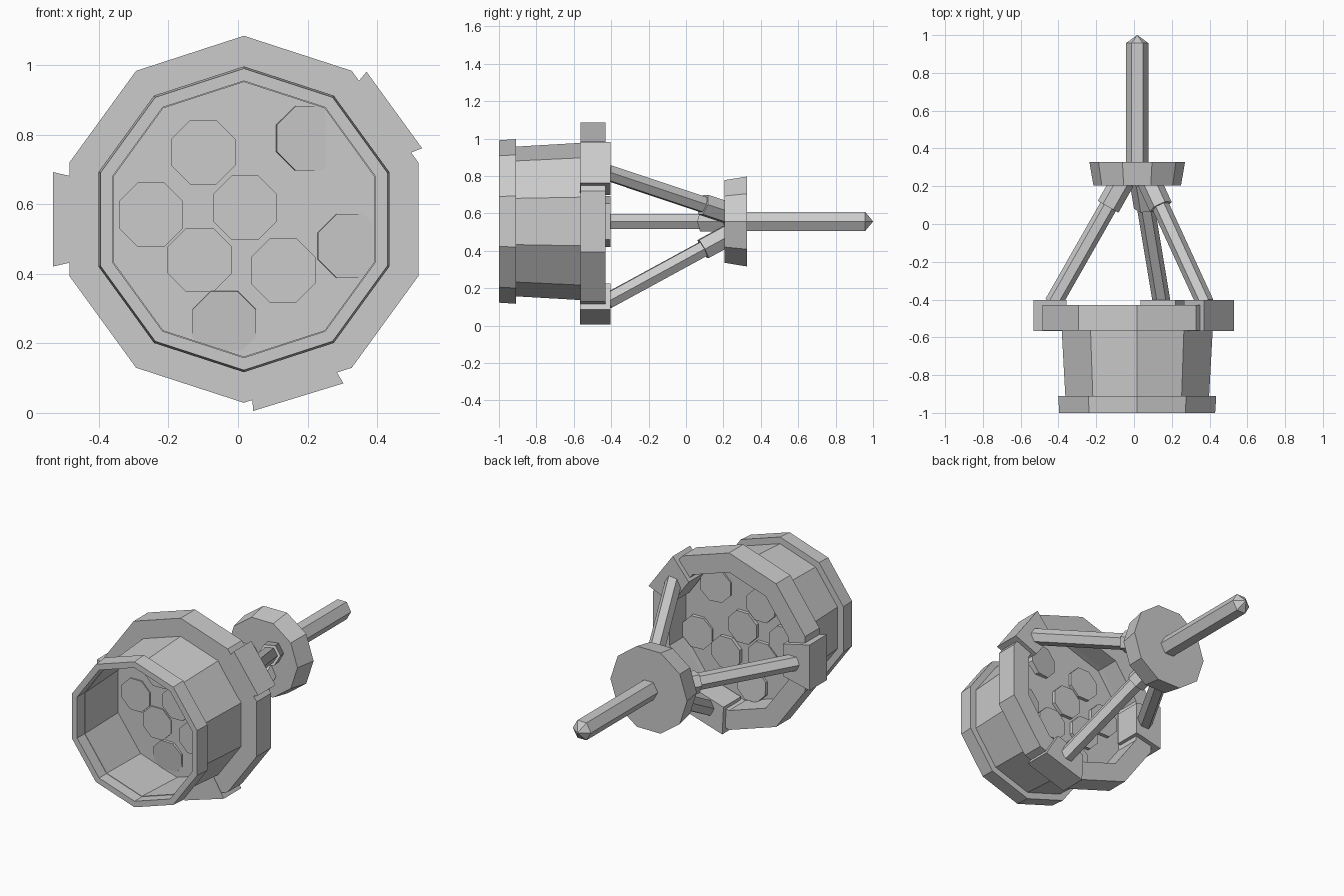
import bpy, bmesh, math
from mathutils import Vector, Matrix

if "Cube" in bpy.data.objects:
    bpy.data.objects.remove(bpy.data.objects["Cube"])

CENTRE = Vector((0.017, 0, 0.557))

grey = bpy.data.materials.new("plain_grey")
grey.use_nodes = True
COLOUR = (0.6, 0.6, 0.6, 1)
grey.diffuse_color = COLOUR
grey.node_tree.nodes["Principled BSDF"].inputs["Base Color"].default_value = COLOUR


def finish(name, bm, matrix):
    bmesh.ops.transform(bm, matrix=matrix, verts=bm.verts)
    bmesh.ops.recalc_face_normals(bm, faces=bm.faces)
    mesh = bpy.data.meshes.new(name)
    bm.to_mesh(mesh)
    bm.free()
    mesh.materials.append(grey)
    obj = bpy.data.objects.new(name, mesh)
    bpy.context.collection.objects.link(obj)
    return obj


def lathe(name, profile, sides, phase=0, ring=False, matrix=None):
    """Turn (radius, y) points about the y axis; ring joins last to first."""
    bm = bmesh.new()
    loops = []
    for r, y in profile:
        angles = [phase + math.tau * i / sides for i in range(sides)]
        loops.append([bm.verts.new((r * math.cos(a), y, r * math.sin(a))) for a in angles])
    pairs = list(zip(loops, loops[1:]))
    if ring:
        pairs.append((loops[-1], loops[0]))
    else:
        bm.faces.new(loops[0])
        bm.faces.new(loops[-1])
    for a, b in pairs:
        for i in range(sides):
            j = (i + 1) % sides
            bm.faces.new((a[i], a[j], b[j], b[i]))
    return finish(name, bm, matrix or Matrix.Translation(CENTRE))


TOP = math.pi / 2

# Open drum: front lip, thin tapering wall, back band and inner plate
lathe("front_lip", [(.434, -1), (.440, -.91), (.398, -.91), (.398, -1)], 10, TOP, True)
lathe("drum_wall", [(.399, -.93), (.421, -.55), (.412, -.55), (.395, -.93)], 10, TOP, True)
lathe("back_band", [(.528, -.565), (.528, -.43), (.412, -.43), (.412, -.565)], 10, TOP, True)
lathe("inner_plate", [(.408, -.60), (.41, -.58)], 10, TOP)

# Octagonal discs scattered through the plate: x, z, tilt about x, tilt about z
discs = [(.02, .59, 0, 0), (.20, .79, 0, 8), (.32, .48, 0, 6), (-.04, .26, 5, 0),
         (.13, .41, 0, 0), (-.10, .75, 0, 0), (-.25, .57, 0, 0), (-.11, .44, 0, 0)]
for i, (x, z, tx, tz) in enumerate(discs):
    m = (Matrix.Translation((x, -.583, z)) @ Matrix.Rotation(math.radians(tx), 4, 'X')
         @ Matrix.Rotation(math.radians(tz), 4, 'Z'))
    lathe(f"plate_disc_{i + 1}", [(.1, -.024), (.1, .024)], 8, math.pi / 8, matrix=m)


def bracket(name, angle, outer):
    """Wedge block, wider outside, clasping the band."""
    bm = bmesh.new()
    bmesh.ops.create_cube(bm, size=1)
    for v in bm.verts:
        out = v.co.x > 0
        v.co = Vector((outer if out else .375,
                       -.567 if v.co.y < 0 else -.403,
                       math.copysign(.136 if out else .096, v.co.z)))
    finish(name, bm, Matrix.Translation(CENTRE) @ Matrix.Rotation(-angle, 4, 'Y'))


# Three brackets, each with a strut running to the hub
for side, degrees, outer in (("right", 180, .55), ("left", 36, .535), ("lower", -73, .535)):
    a = math.radians(degrees)
    bracket(f"{side}_bracket", a, outer)
    radial = Vector((math.cos(a), 0, math.sin(a)))
    start = CENTRE + radial * .445 + Vector((0, -.42, 0))
    end = CENTRE + radial * .075 + Vector((0, .23, 0))
    run = end - start
    m = Matrix.Translation(start) @ run.to_track_quat('Y', 'Z').to_matrix().to_4x4()
    length = run.length
    lathe(f"{side}_strut", [(.047, 0), (.047, length)], 6, matrix=m)
    lathe(f"{side}_strut_sleeve", [(.063, length - .16), (.063, length)], 6, matrix=m)

# Hub and pointed rear rod
lathe("hub", [(.232, .205), (.253, .327)], 10)
lathe("rear_rod", [(.06, .3), (.06, .957), (.001, 1)], 6)
